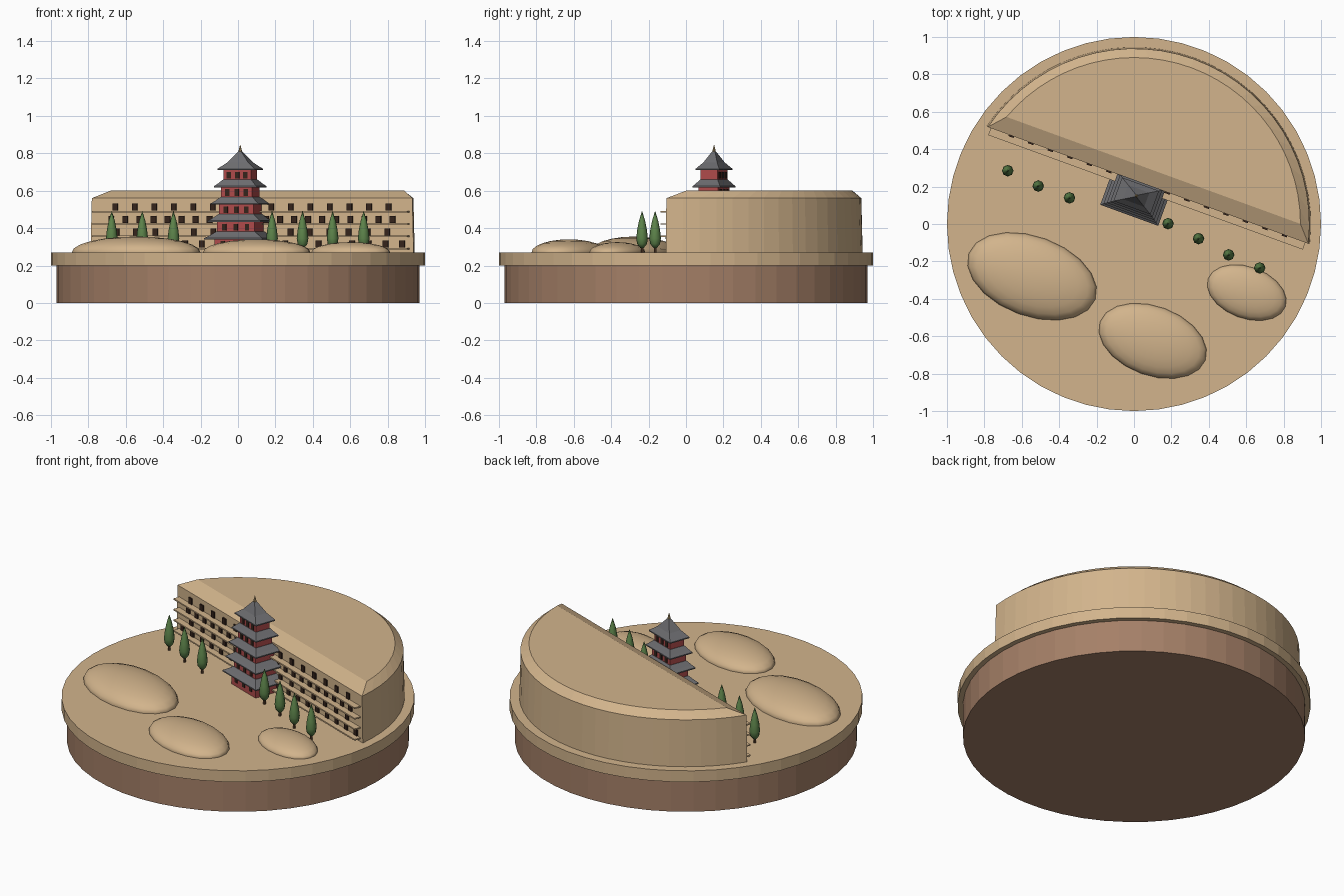
import bpy, bmesh, math
from mathutils import Matrix, Vector

if "Cube" in bpy.data.objects:
    bpy.data.objects.remove(bpy.data.objects["Cube"])

# The cliff, pagoda and dunes share one turned frame
TURN = Matrix.Rotation(math.radians(-20), 4, 'Z')
GROUND = 0.27


def material(name, r, g, b):
    m = bpy.data.materials.new(name)
    m.use_nodes = True
    m.diffuse_color = (r, g, b, 1)
    m.node_tree.nodes["Principled BSDF"].inputs["Base Color"].default_value = (r, g, b, 1)
    return m


SAND = material("sand", 0.645, 0.456, 0.262)
EARTH = material("brown_earth", 0.376, 0.216, 0.137)
RED = material("red_wall", 0.43, 0.07, 0.07)
SLATE = material("grey_slate", 0.15, 0.15, 0.16)
DARK = material("dark_opening", 0.035, 0.017, 0.011)
LEAF = material("leaf_green", 0.11, 0.23, 0.07)
BARK = material("bark", 0.12, 0.06, 0.03)
GOLD = material("dull_gold", 0.45, 0.32, 0.15)


def finish(name, bm, mat, matrix=Matrix(), smooth=None):
    bmesh.ops.recalc_face_normals(bm, faces=bm.faces)
    me = bpy.data.meshes.new(name)
    bm.to_mesh(me)
    bm.free()
    me.materials.append(mat)
    ob = bpy.data.objects.new(name, me)
    ob.matrix_world = matrix
    bpy.context.collection.objects.link(ob)
    if smooth:
        bpy.ops.object.select_all(action='DESELECT')
        ob.select_set(True)
        bpy.context.view_layer.objects.active = ob
        bpy.ops.object.shade_smooth_by_angle(angle=math.radians(smooth))
    return ob


def loft(name, rings, mat, matrix=Matrix(), smooth=None):
    """Skin a stack of equal-length closed rings and cap both ends."""
    bm = bmesh.new()
    loops = [[bm.verts.new(p) for p in ring] for ring in rings]
    n = len(loops[0])
    for a, b in zip(loops, loops[1:]):
        for i in range(n):
            j = (i + 1) % n
            bm.faces.new((a[i], a[j], b[j], b[i]))
    bm.faces.new(loops[0][::-1])
    bm.faces.new(loops[-1])
    return finish(name, bm, mat, matrix, smooth)


def circle(r, z, n):
    return [(r * math.cos(math.tau * i / n), r * math.sin(math.tau * i / n), z) for i in range(n)]


def rect(w, d, z):
    return [(-w, -d, z), (w, -d, z), (w, d, z), (-w, d, z)]


def add_box(bm, centre, size):
    m = Matrix.Translation(centre) @ Matrix.Diagonal((*size, 1))
    bmesh.ops.create_cube(bm, size=1, matrix=m)


# Round base
loft("earth_base", [circle(0.97, 0, 48), circle(0.97, 0.2, 48)], EARTH)
loft("sand_platform", [circle(1, 0.2, 48), circle(1, GROUND, 48)], SAND)


# Cliff: a disc segment with a bevelled top
def segment(r, front, z, n=28):
    start = math.asin(front / r)
    step = (math.pi - 2 * start) / n
    return [(r * math.cos(start + i * step), r * math.sin(start + i * step), z) for i in range(n + 1)]


WALL = 0.22
loft("cliff", [segment(0.945, WALL, GROUND), segment(0.938, WALL, 0.56),
               segment(0.89, 0.305, 0.6)], SAND, TURN)

# Ledges and cave openings across the cliff face
ledges, caves = bmesh.new(), bmesh.new()
for row, pitch in enumerate((0.095, 0.11, 0.08, 0.111)):
    z = 0.29 + row * 0.066
    add_box(ledges, (0, 0.205, z), (1.79, 0.05, 0.008))
    count = int(0.87 / pitch)
    for i in range(-count, count + 1):
        add_box(caves, (i * pitch, WALL - 0.002, z + 0.024), (0.03, 0.012, 0.037))
finish("cliff_ledges", ledges, SAND, TURN)
finish("cave_openings", caves, DARK, TURN)

# Pagoda: five storeys, each a tapering body under a flared roof
SITE = TURN @ Matrix.Translation((-0.04, 0.145, 0))
windows = bmesh.new()
base = GROUND
for level in range(5):
    t = level / 4
    eave = 0.34 + level * 0.0925
    w, d = 0.118 - 0.04 * t, 0.078 - 0.03 * t
    rw, rd = 0.165 - 0.06 * t, 0.11 - 0.043 * t
    loft(f"pagoda_storey_{level + 1}", [rect(w, d, base - 0.01), rect(w, d, eave + 0.01)], RED, SITE)
    rings = [rect(rw, rd, eave), rect(rw, rd, eave + 0.007)]
    if level < 4:
        rings += [rect((rw + w) / 2, (rd + d) / 2, eave + 0.02), rect(w - 0.008, d - 0.006, eave + 0.042)]
    else:
        rings += [rect(0.06, 0.04, 0.75), rect(0.008, 0.008, 0.81)]
    loft(f"pagoda_roof_{level + 1}", rings, SLATE, SITE)
    mid = (max(base, eave - 0.055) + eave) / 2
    for i in (-1, 0, 1):
        for side in (-1, 1):
            add_box(windows, (i * w * 0.6, side * d, mid), (0.024, 0.008, 0.036))
    base = eave + 0.035
finish("pagoda_windows", windows, DARK, SITE)
loft("pagoda_finial", [circle(0.008, 0.8, 8), circle(0.009, 0.815, 8), circle(0.001, 0.845, 8)], GOLD, SITE)

# Dunes: flattened half-buried ellipsoids
for i, (x, y, a, b, h) in enumerate(((-0.545, -0.28, 0.36, 0.213, 0.085),
                                     (0.1, -0.625, 0.3, 0.185, 0.07),
                                     (0.603, -0.367, 0.22, 0.138, 0.055))):
    bm = bmesh.new()
    bmesh.ops.create_uvsphere(bm, u_segments=20, v_segments=12, radius=1,
                              matrix=Matrix.Diagonal((a, b, h, 1)))
    bmesh.ops.bisect_plane(bm, geom=bm.verts[:] + bm.edges[:] + bm.faces[:],
                           plane_co=Vector((0, 0, -0.002)), plane_no=Vector((0, 0, -1)), clear_outer=True)
    finish(f"dune_{i + 1}", bm, SAND, Matrix.Translation((x, y, GROUND)) @ TURN, smooth=60)

# Slender trees in front of the cliff
CROWN = ((0.01, 0.295), (0.026, 0.315), (0.031, 0.345), (0.026, 0.39), (0.016, 0.44), (0.001, 0.49))
for i, (x, y) in enumerate(((-0.675, 0.285), (-0.512, 0.203), (-0.345, 0.14), (0.182, 0.002),
                            (0.345, -0.078), (0.506, -0.165), (0.672, -0.235))):
    spot = Matrix.Translation((x, y, 0))
    loft(f"tree_trunk_{i + 1}", [circle(0.008, GROUND, 6), circle(0.008, 0.305, 6)], BARK, spot)
    loft(f"tree_crown_{i + 1}", [circle(r, z, 8) for r, z in CROWN], LEAF, spot, smooth=60)
